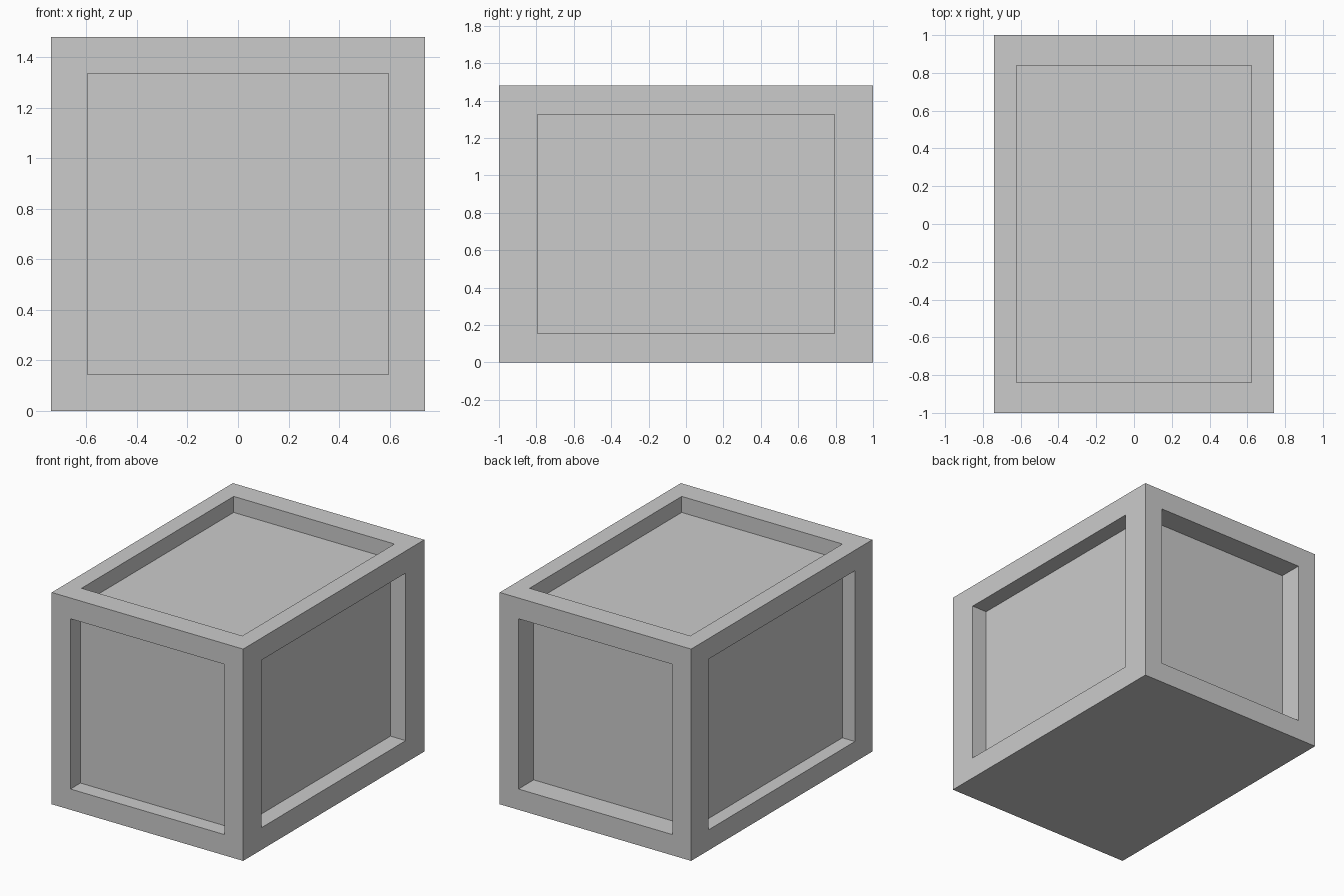
import bpy, bmesh
from mathutils import Matrix, Vector

if "Cube" in bpy.data.objects:
    bpy.data.objects.remove(bpy.data.objects["Cube"])

W, L, H = 1.48, 2.0, 1.48

# Recessed panels: outward direction, opening scale (per axis), depth
PANELS = [
    ((0, -1, 0), (0.804, 1, 0.804), 0.11),    # front
    ((0, 1, 0), (0.804, 1, 0.804), 0.168),    # back
    ((1, 0, 0), (1, 0.795, 0.791), 0.118),    # right
    ((-1, 0, 0), (1, 0.808, 0.806), 0.097),   # left
    ((0, 0, 1), (0.84, 0.84, 1), 0.112),      # top
]


def extrude(bm, face):
    """Extrude one face in place and return the new cap."""
    return bmesh.ops.extrude_discrete_faces(bm, faces=[face])["faces"][0]


def sink_panel(bm, face, d, scale, depth):
    """Inset a side of the body and push the panel inwards."""
    centre = face.calc_center_median()
    rim = extrude(bm, face)
    bmesh.ops.scale(bm, vec=scale, verts=rim.verts, space=Matrix.Translation(-centre))
    floor = extrude(bm, rim)
    bmesh.ops.translate(bm, vec=-d * depth, verts=floor.verts)


# Solid crate body with a flat underside
bm = bmesh.new()
bmesh.ops.create_cube(bm, size=1.0)
bmesh.ops.scale(bm, vec=(W, L, H), verts=bm.verts)
bmesh.ops.translate(bm, vec=(0, 0, H / 2), verts=bm.verts)
bm.normal_update()

# Framed panels on five sides
body_centre = Vector((0, 0, H / 2))
for direction, scale, depth in PANELS:
    d = Vector(direction)
    side = max((f for f in bm.faces if f.normal.dot(d) > 0.9),
               key=lambda f: (f.calc_center_median() - body_centre).dot(d))
    sink_panel(bm, side, d, scale, depth)
    bm.normal_update()
bmesh.ops.recalc_face_normals(bm, faces=bm.faces)

mesh = bpy.data.meshes.new("crate")
bm.to_mesh(mesh)
bm.free()
bpy.context.collection.objects.link(bpy.data.objects.new("crate", mesh))
